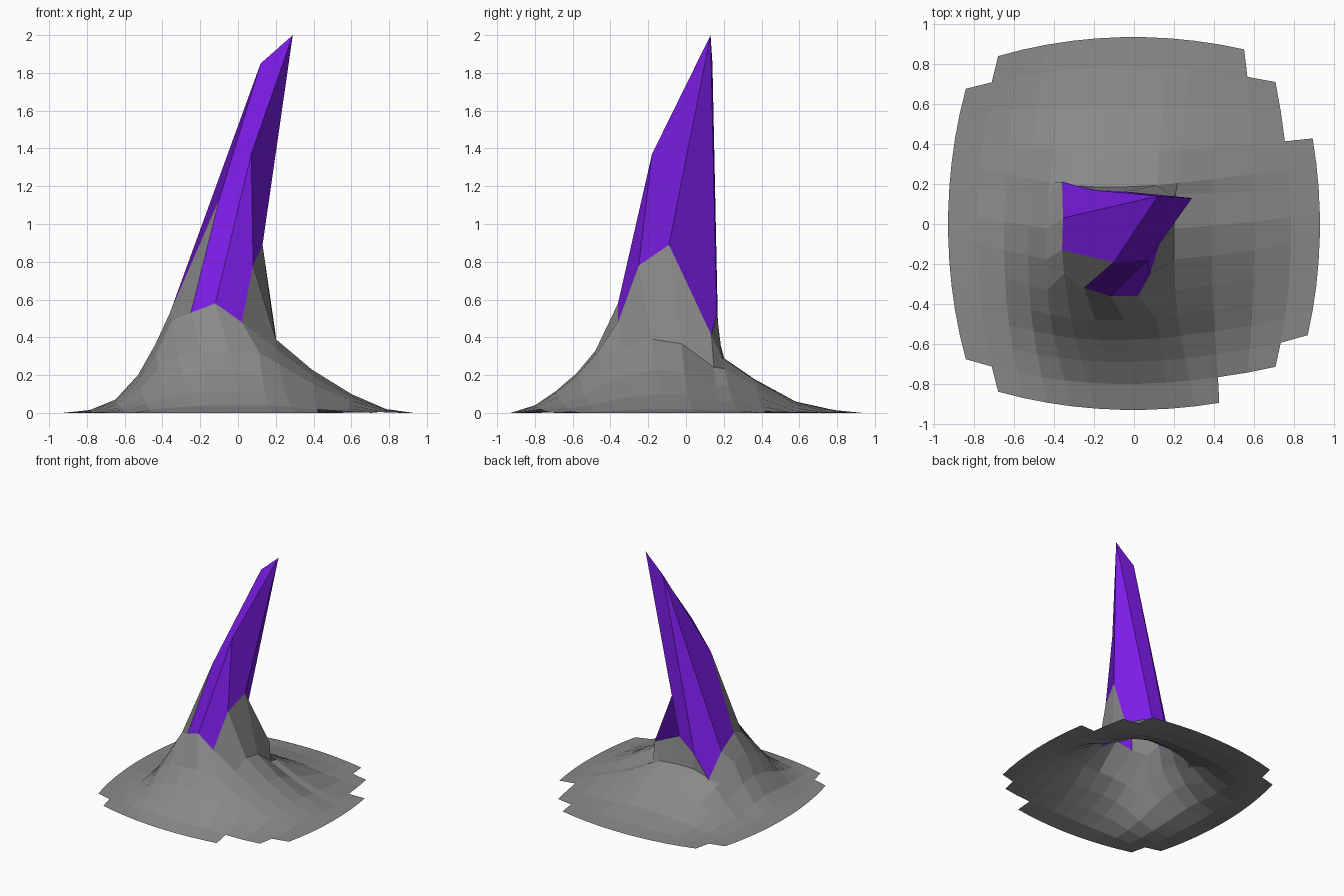
import bpy
from math import sqrt

if "Cube" in bpy.data.objects:
    bpy.data.objects.remove(bpy.data.objects["Cube"])

N = 14                     # grid lines per direction
STEP = 1.86 / (N - 1)

# grid line positions near the middle, and separable height profiles
X = [-.93, -.785, -.65, -.53, -.44, -.34, -.22, -.07, .10, .20, .39, .60, .785, .93]
Y = [-.93, -.80, -.69, -.58, -.48, -.36, -.20, -.04, .14, .185, .36, .58, .785, .935]
HX = [0, .015, .07, .20, .36, .46, .50, .50, .48, .39, .23, .10, .02, 0]
HY = [0, .04, .115, .21, .33, .43, .50, .47, .31, .30, .18, .06, .015, 0]

# the central 4 x 4 points pulled up into the spike, front row first
SPIKE = [
    [(-.35, -.25, .49), (-.25, -.32, .53), (-.12, -.36, .58), (.02, -.36, .48)],
    [(-.36, -.13, .53), (-.10, -.19, 1.13), (.07, -.18, 1.37), (.08, -.25, .78)],
    [(-.355, .03, .43), (.12, .14, 1.85), (.29, .13, 2.0), (.13, -.09, .89)],
    [(-.36, .21, .26), (-.20, .17, .41), (-.05, .163, .53), (.20, .135, .41)],
]

# border cells missing from the sheet (column, row)
GAPS = {(0, 0), (12, 0), (0, 12), (12, 12), (11, 12),
        (12, 10), (12, 11), (12, 1), (10, 0), (11, 0)}


def point(i, j):
    if 5 <= i <= 8 and 5 <= j <= 8:
        return SPIKE[j - 5][i - 5]
    u, v = -.933 + i * STEP, -.93 + j * STEP
    wx, wy = 1 - (v / .94) ** 2, 1 - (u / .94) ** 2
    x = (u + (X[i] - u) * wx) * sqrt(1 - .3 * v * v)
    y = (v + (Y[j] - v) * wy) * sqrt(1 - .3 * u * u)
    return x, y, HX[i] * HY[j] / .5


def sheet(name, cells, colour):
    index, verts, faces = {}, [], []
    for i, j in cells:
        face = []
        for key in ((i, j), (i + 1, j), (i + 1, j + 1), (i, j + 1)):
            if key not in index:
                index[key] = len(verts)
                verts.append(point(*key))
            face.append(index[key])
        faces.append(face)
    mesh = bpy.data.meshes.new(name)
    mesh.from_pydata(verts, [], faces)
    mesh.update()
    ob = bpy.data.objects.new(name, mesh)
    bpy.context.collection.objects.link(ob)
    mat = bpy.data.materials.new(name + "_colour")
    mat.diffuse_color = colour
    mat.use_nodes = True
    mat.node_tree.nodes["Principled BSDF"].inputs["Base Color"].default_value = mat.diffuse_color
    mesh.materials.append(mat)


cells = [(i, j) for i in range(N - 1) for j in range(N - 1) if (i, j) not in GAPS]
# crystal: the 3 x 3 middle cells except the front left one, which stays rock
crystal_cells = [(i, j) for i, j in cells
                 if 5 <= i <= 7 and 5 <= j <= 7 and (i, j) != (5, 5)]

sheet("rock_mound", [c for c in cells if c not in crystal_cells], (.25, .25, .25, 1))
sheet("crystal_spike", crystal_cells, (.2, .012, .8, 1))
